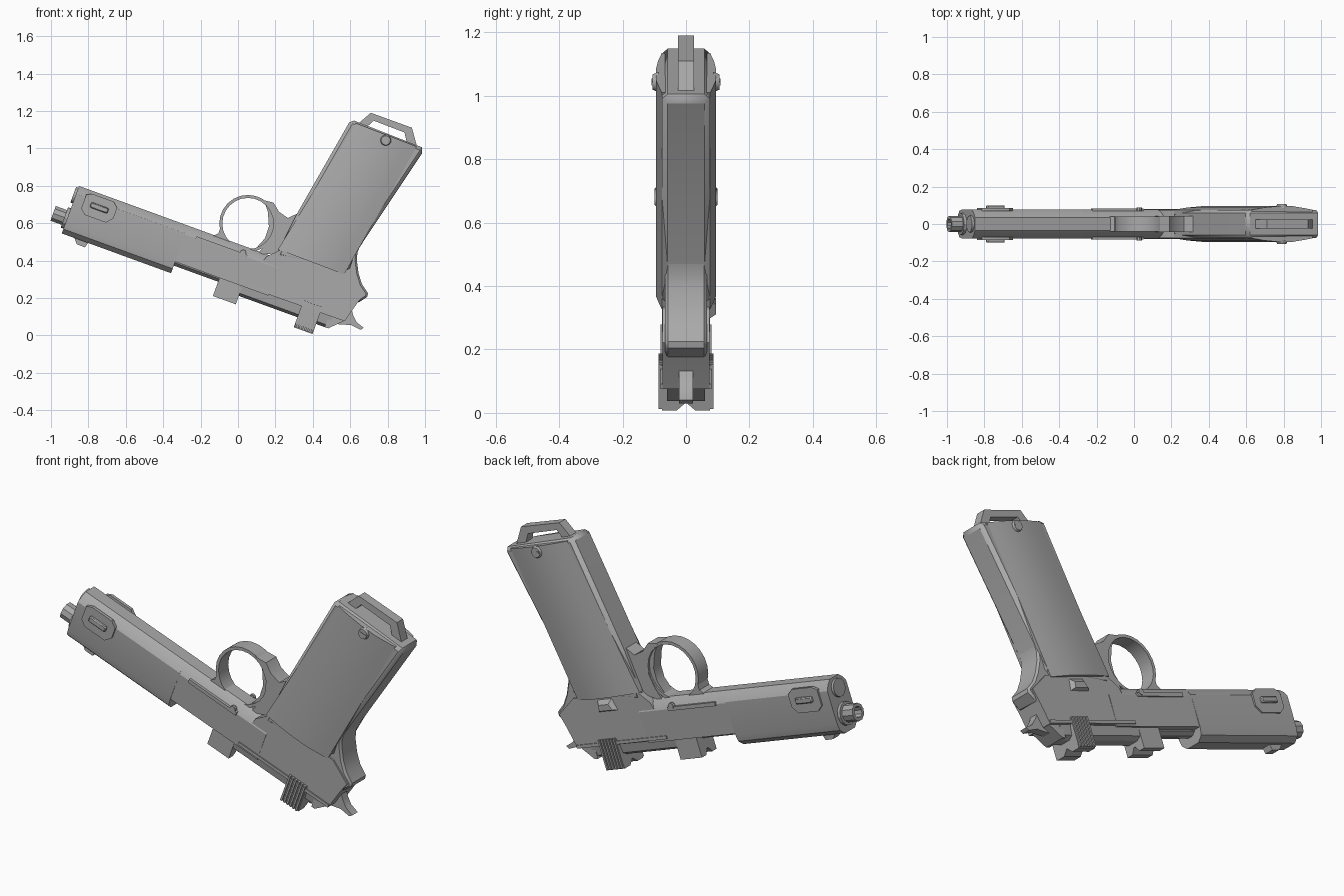
import bpy, bmesh, math
from mathutils import Matrix, Vector

cube = bpy.data.objects.get("Cube")
if cube:
    bpy.data.objects.remove(cube)

steel = bpy.data.materials.new("grey steel")
steel.use_nodes = True
GREY = (0.4, 0.4, 0.4, 1)
steel.diffuse_color = GREY
steel.node_tree.nodes["Principled BSDF"].inputs["Base Color"].default_value = GREY

TILT = Matrix.Rotation(math.radians(20), 4, 'Y')   # barrel axis slopes down to the rear
LEVEL = Matrix.Identity(4)


def loft(name, ring_a, ring_b, frame=TILT, bevel=0.0, bore=0.0):
    """Closed solid between two matching rings; bore sinks a hole into the first cap."""
    bm = bmesh.new()
    a = [bm.verts.new(p) for p in ring_a]
    b = [bm.verts.new(p) for p in ring_b]
    cap = bm.faces.new(a)
    bm.faces.new(b[::-1])
    n = len(a)
    for i in range(n):
        bm.faces.new((a[i], b[i], b[(i + 1) % n], a[(i + 1) % n]))
    bmesh.ops.recalc_face_normals(bm, faces=bm.faces)
    if bore:
        bmesh.ops.inset_region(bm, faces=[cap], thickness=bore)
        depth = -cap.normal * 0.08
        hole = bmesh.ops.extrude_face_region(bm, geom=[cap])
        bmesh.ops.translate(bm, vec=depth, verts=[g for g in hole["geom"] if isinstance(g, bmesh.types.BMVert)])
        if cap.is_valid:
            bmesh.ops.delete(bm, geom=[cap], context='FACES_ONLY')
    bm.transform(frame)
    mesh = bpy.data.meshes.new(name)
    bm.to_mesh(mesh)
    bm.free()
    mesh.materials.append(steel)
    ob = bpy.data.objects.new(name, mesh)
    bpy.context.collection.objects.link(ob)
    if bevel:
        mod = ob.modifiers.new("Bevel", 'BEVEL')
        mod.width, mod.segments, mod.limit_method = bevel, 1, 'ANGLE'
        mod.angle_limit = math.radians(50)
    bpy.ops.object.select_all(action='DESELECT')
    bpy.context.view_layer.objects.active = ob
    ob.select_set(True)
    bpy.ops.object.shade_smooth_by_angle(angle=math.radians(28))
    return ob


def plate(name, pts, y0, y1, frame=TILT, bevel=0.0):
    """Side outline extruded across the width."""
    return loft(name, [(u, y0, v) for u, v in pts], [(u, y1, v) for u, v in pts], frame, bevel)


def box(name, u0, u1, v0, v1, y0, y1, bevel=0.0):
    return plate(name, [(u0, v0), (u1, v0), (u1, v1), (u0, v1)], y0, y1, TILT, bevel)


def section(name, half, u0, u1):
    """Half cross-section (y, v), mirrored and run along the barrel axis."""
    ring = half + [(-y, v) for y, v in reversed(half)]
    return loft(name, [(u0, y, v) for y, v in ring], [(u1, y, v) for y, v in ring])


def rod(name, u0, u1, v, r, sides, bore=0.0):
    ring = [(r * math.cos(math.tau * i / sides), v + r * math.sin(math.tau * i / sides)) for i in range(sides)]
    return loft(name, [(u0, y, z) for y, z in ring], [(u1, y, z) for y, z in ring], TILT, 0, bore)


def disc(name, cx, cz, r, y0, y1, frame, sides=16, taper=1.0):
    ring = [(math.cos(math.tau * i / sides), math.sin(math.tau * i / sides)) for i in range(sides)]
    return loft(name, [(cx + r * c, y0, cz + r * s) for c, s in ring],
                [(cx + r * taper * c, y1, cz + r * taper * s) for c, s in ring], frame)


SIDES = (("right", -1), ("left", 1))

# slide and frame
section("slide_front", [(0.04, 0.19), (0.07, 0.215), (0.077, 0.25), (0.077, 0.415), (0.06, 0.44), (0.035, 0.46)], -1.072, -0.45)
section("frame_middle", [(0.074, 0.255), (0.077, 0.41), (0.06, 0.44), (0.035, 0.46)], -0.46, 0.08)
plate("frame_rear", [(-0.06, 0.26), (0.51, 0.266), (0.54, 0.38), (0.56, 0.44), (0.45, 0.51), (0.06, 0.51), (0, 0.45)], -0.074, 0.074)
section("breech_block", [(0.03, 0.2), (0.055, 0.215), (0.065, 0.275)], -0.08, 0.44)
plate("breech_rear", [(0.42, 0.2), (0.44, 0.2), (0.51, 0.27), (0.42, 0.27)], -0.06, 0.06)

# barrel and spring plug
rod("barrel", -1.152, -0.1, 0.275, 0.044, 10, 0.016)
rod("muzzle_collar", -1.088, -1.06, 0.275, 0.058, 12)
rod("spring_plug", -1.085, -1.05, 0.405, 0.045, 14)

# sights
plate("front_sight", [(-1.01, 0.2), (-0.976, 0.163), (-0.93, 0.162), (-0.92, 0.2)], -0.025, 0.025)
V = [(0.06, 0.26), (0.06, 0.152), (0.025, 0.152), (0, 0.18)]
section("rear_sight", V[:3] + [(0.004, 0.18)], -0.198, -0.068)

# parts found on both sides
for side, s in SIDES:
    plate(side + "_boss", [(-1.02, 0.35), (-1.02, 0.43), (-0.99, 0.445), (-0.87, 0.445), (-0.84, 0.42),
                           (-0.84, 0.36), (-0.87, 0.325), (-0.99, 0.325)], s * 0.07, s * 0.086)
    box(side + "_boss_bar", -0.98, -0.88, 0.372, 0.402, s * 0.08, s * 0.1, 0.005)
    box(side + "_rail", -0.39, -0.1, 0.403, 0.422, s * 0.07, s * 0.084)
    box(side + "_frame_ledge", -0.04, 0.51, 0.266, 0.282, s * 0.07, s * 0.08)
    disc(side + "_frame_pin", -0.125, 0.425, 0.016, s * 0.07, s * 0.087, TILT, 10)
    # cocking knob with ribs
    loft(side + "_cocking_knob",
         [(0.265, s * y, v) for y, v in ((0.0, 0.17), (0.03, 0.143), (0.075, 0.143), (0.079, 0.165), (0.079, 0.295), (0.0, 0.295))],
         [(0.372, s * y, v) for y, v in ((0.0, 0.17), (0.03, 0.143), (0.075, 0.143), (0.079, 0.165), (0.079, 0.295), (0.0, 0.295))])
    for i in range(6):
        u = 0.268 + i * 0.018
        box(f"{side}_knob_rib_{i + 1}", u, u + 0.01, 0.147, 0.297, s * 0.07, s * 0.087)
    # faceted grip panel
    low_a, low_b = Vector((0.214, 0, 0.46)), Vector((0.567, 0, 0.326))
    top_a, top_b = Vector((0.63, 0, 1.135)), Vector((0.955, 0, 1.01))
    arch = [(0, 0.05), (0, 0.076), (0.2, 0.088), (0.42, 0.095), (0.68, 0.095), (0.88, 0.084), (1, 0.076), (1, 0.05)]
    loft(side + "_grip_panel",
         [low_a.lerp(low_b, t) + Vector((0, s * y, 0)) for t, y in arch],
         [top_a.lerp(top_b, t) + Vector((0, s * y, 0)) for t, y in arch], LEVEL)
    disc(side + "_grip_screw", 0.79, 1.043, 0.033, s * 0.085, s * 0.106, LEVEL, 14, 0.75)
    plate(side + "_screw_slot", [(0.77, 1.045), (0.808, 1.032), (0.811, 1.041), (0.773, 1.054)], s * 0.1, s * 0.108, LEVEL)

# safety lever on the left
loft("safety_lever", [(u, 0.07, v) for u, v in ((0.2, 0.43), (0.32, 0.43), (0.31, 0.495), (0.22, 0.495))],
     [(u, 0.095, v) for u, v in ((0.22, 0.44), (0.3, 0.44), (0.295, 0.47), (0.235, 0.47))])

# grip core, tang and lanyard loop
plate("grip_core", [(0.604, 1.155), (0.985, 1.005), (0.995, 0.99), (0.636, 0.45), (0.6, 0.34), (0.2, 0.42), (0.316, 0.652)],
      -0.076, 0.076, LEVEL, 0.022)
plate("grip_tang", [(0.655, 0.485), (0.638, 0.44), (0.636, 0.396), (0.645, 0.33), (0.663, 0.273), (0.695, 0.225), (0.69, 0.205),
                    (0.64, 0.172), (0.56, 0.2), (0.5, 0.42)], -0.066, 0.066, LEVEL, 0.01)
plate("lanyard_loop", [(0.64, 1.13), (0.71, 1.19), (0.93, 1.11), (0.957, 1.01), (0.905, 1.02), (0.89, 1.085),
                       (0.725, 1.148), (0.69, 1.115)], -0.025, 0.025, LEVEL)

# trigger guard ring, web and trigger
SEGS = 24
ring_angles = [math.tau * i / SEGS for i in range(SEGS)]
guard = bmesh.new()
loops = [[guard.verts.new((0.053 + r * math.cos(t), y, 0.598 + r * math.sin(t))) for t in ring_angles]
         for r, y in ((0.137, -0.04), (0.153, -0.04), (0.153, 0.04), (0.137, 0.04))]
for k in range(4):
    for i in range(SEGS):
        j = (i + 1) % SEGS
        guard.faces.new((loops[k][i], loops[k][j], loops[(k + 1) % 4][j], loops[(k + 1) % 4][i]))
bmesh.ops.recalc_face_normals(guard, faces=guard.faces)
mesh = bpy.data.meshes.new("trigger_guard")
guard.to_mesh(mesh)
guard.free()
mesh.materials.append(steel)
ob = bpy.data.objects.new("trigger_guard", mesh)
bpy.context.collection.objects.link(ob)
bpy.ops.object.select_all(action='DESELECT')
bpy.context.view_layer.objects.active = ob
ob.select_set(True)
bpy.ops.object.shade_smooth_by_angle(angle=math.radians(28))

plate("guard_web", [(0.13, 0.725), (0.19, 0.71), (0.22, 0.66), (0.267, 0.628), (0.325, 0.655), (0.3, 0.5), (0.214, 0.44),
                    (0.1, 0.43), (0.15, 0.49), (0.185, 0.55), (0.19, 0.62), (0.17, 0.67)], -0.042, 0.042, LEVEL)
plate("guard_front_foot", [(-0.14, 0.53), (-0.105, 0.545), (-0.094, 0.575), (-0.07, 0.53), (-0.02, 0.475), (0.07, 0.46), (0.02, 0.43)],
      -0.04, 0.04, LEVEL)
plate("trigger", [(0.14, 0.72), (0.16, 0.66), (0.165, 0.58), (0.145, 0.52), (0.1, 0.47), (0.16, 0.46), (0.2, 0.55), (0.2, 0.64)],
      -0.03, 0.03, LEVEL)

# hammer
plate("hammer", [(0.53, 0.12), (0.6, 0.175), (0.615, 0.11), (0.635, 0.07), (0.672, 0.04), (0.655, 0.03), (0.605, 0.055), (0.53, 0.06)],
      -0.022, 0.022, LEVEL)
